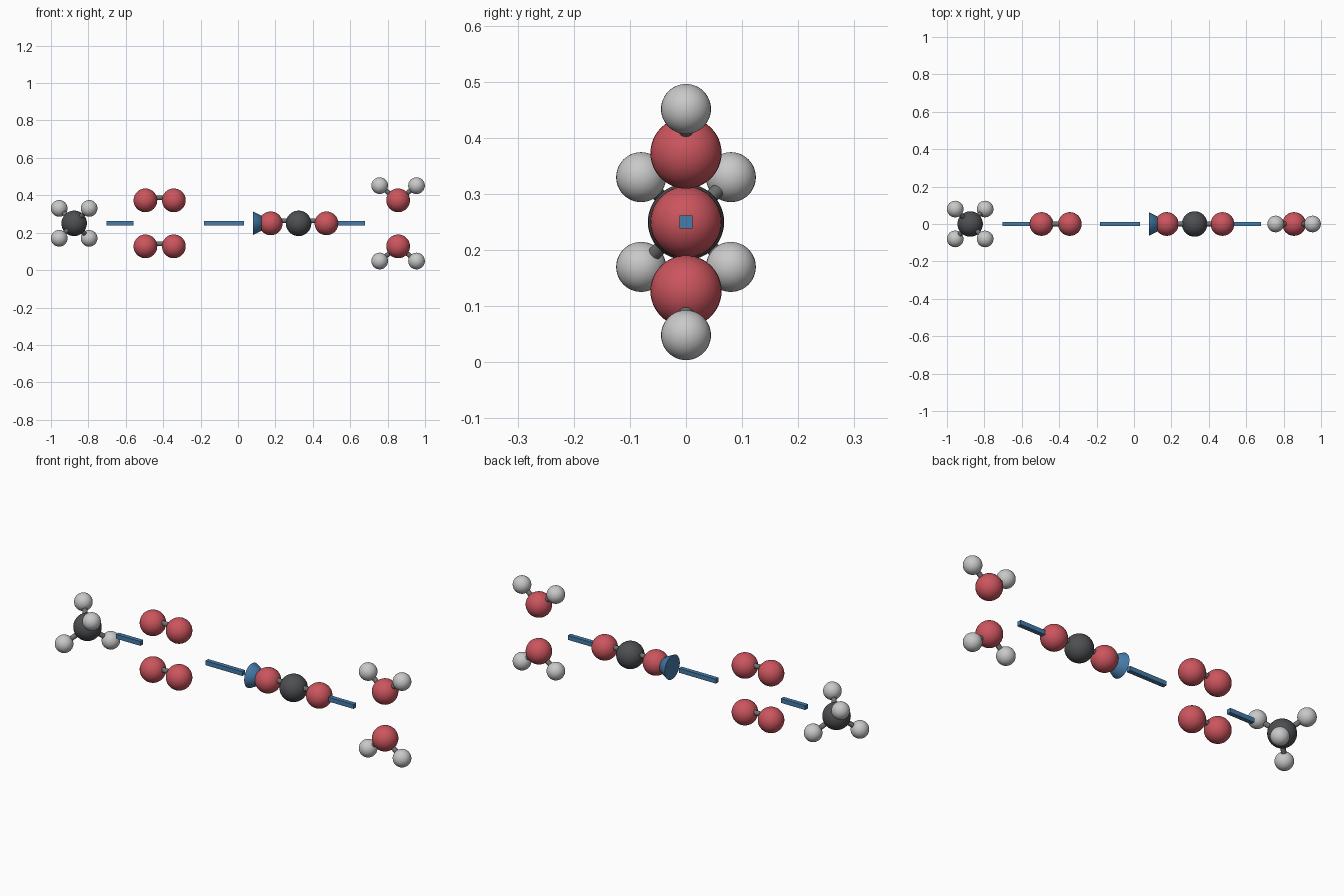
import bpy
from mathutils import Vector

cube = bpy.data.objects.get("Cube")
if cube:
    bpy.data.objects.remove(cube)


def material(name, rgb):
    m = bpy.data.materials.new(name)
    m.use_nodes = True
    m.diffuse_color = (*rgb, 1)
    m.node_tree.nodes["Principled BSDF"].inputs["Base Color"].default_value = (*rgb, 1)
    return m


RED = material("oxygen red", (0.60, 0.09, 0.11))
DARK = material("carbon dark grey", (0.075, 0.078, 0.082))
PALE = material("hydrogen pale grey", (0.58, 0.58, 0.58))
GREY = material("bond grey", (0.16, 0.16, 0.16))
BLUE = material("arrow blue", (0.06, 0.20, 0.40))

MID, HIGH, LOW = 0.25, 0.373, 0.127
KINDS = {"oxygen": (0.0634, RED), "carbon": (0.068, DARK), "hydrogen": (0.0445, PALE)}


def finish(name, mat, smooth=True):
    ob = bpy.context.object
    ob.name = name
    ob.data.materials.append(mat)
    if smooth:
        bpy.ops.object.shade_smooth_by_angle()
    return ob


def atom(kind, name, pos):
    radius, mat = KINDS[kind]
    bpy.ops.mesh.primitive_uv_sphere_add(segments=32, ring_count=24, radius=radius, location=pos)
    finish(f"{name}_{kind}", mat)
    return Vector(pos)


def bond(name, a, b, lift=0.0):
    axis = b - a
    bpy.ops.mesh.primitive_cylinder_add(
        vertices=20, radius=0.0125, depth=axis.length,
        location=(a + b) / 2 + Vector((0, 0, lift)),
        rotation=axis.to_track_quat("Z", "Y").to_euler())
    finish(f"{name}_bond", GREY)


def shaft(name, x0, x1):
    bpy.ops.mesh.primitive_cube_add(size=1, location=((x0 + x1) / 2, 0, MID))
    ob = finish(name, BLUE, smooth=False)
    ob.scale = (x1 - x0, 0.023, 0.023)


# Tetrahedral molecule: one carbon with four hydrogens
centre = atom("carbon", "tetrahedral", (-0.876, 0, MID))
for corner in ((1, -1, 1), (-1, 1, 1), (-1, -1, -1), (1, 1, -1)):
    h = atom("hydrogen", "tetrahedral", centre + Vector(corner) * 0.08)
    bond("tetrahedral", centre, h)

# Two pairs of oxygen atoms
for level, z in (("upper", HIGH), ("lower", LOW)):
    a = atom("oxygen", f"{level}_pair", (-0.495, 0, z))
    b = atom("oxygen", f"{level}_pair", (-0.343, 0, z))
    bond(f"{level}_pair", a, b, lift=0.014)

# Straight molecule: oxygen, carbon, oxygen
centre = atom("carbon", "straight", (0.324, 0, MID))
for side in (-1, 1):
    o = atom("oxygen", "straight", centre + Vector((side * 0.149, 0, 0)))
    bond("straight", centre, o, lift=0.014)

# Two bent molecules, mirrored about the middle height
for level, z, up in (("upper", HIGH, 1), ("lower", LOW, -1)):
    o = atom("oxygen", f"{level}_bent", (0.856, 0, z))
    for side in (-1, 1):
        h = atom("hydrogen", f"{level}_bent", o + Vector((side * 0.0985, 0, up * 0.0785)))
        bond(f"{level}_bent", o, h)

# Plus-sign bars and the reaction arrow
shaft("left_bar", -0.702, -0.560)
shaft("arrow_shaft", -0.182, 0.033)
shaft("right_bar", 0.53, 0.68)
bpy.ops.mesh.primitive_cone_add(vertices=32, radius1=0.063, depth=0.125,
                                location=(0.08 + 0.0625, 0, MID), rotation=(0, 1.5708, 0))
finish("arrow_head", BLUE)
